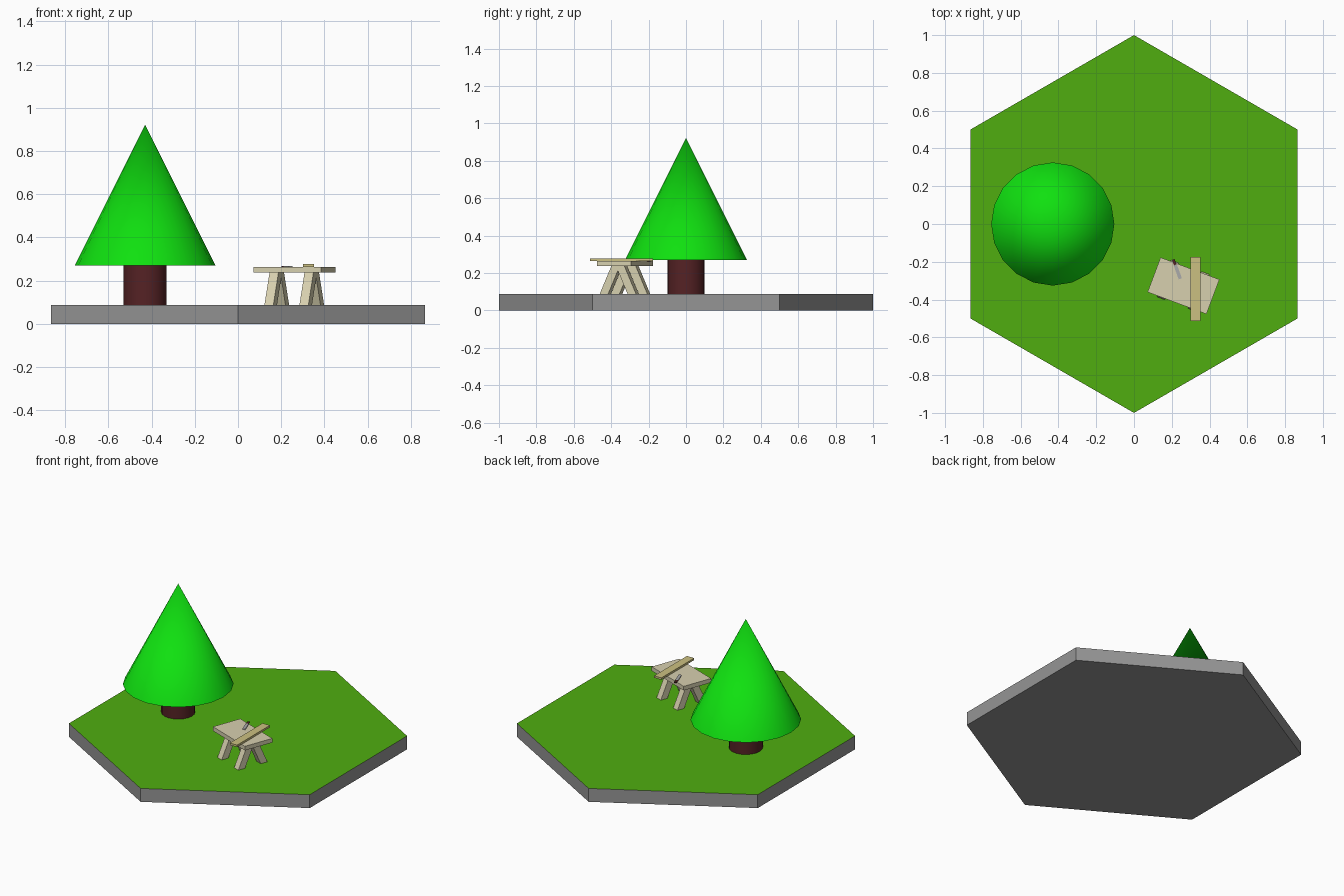
import bpy, bmesh
from math import radians, atan2, hypot
from mathutils import Matrix, Vector

if "Cube" in bpy.data.objects:
    bpy.data.objects.remove(bpy.data.objects["Cube"])

GROUND = 0.087


def material(name, rgb):
    m = bpy.data.materials.new(name)
    m.diffuse_color = (*rgb, 1)
    m.use_nodes = True
    m.node_tree.nodes["Principled BSDF"].inputs["Base Color"].default_value = m.diffuse_color
    return m


def finish(name, bm, mat, matrix=None):
    if matrix:
        bm.transform(matrix)
    bmesh.ops.recalc_face_normals(bm, faces=bm.faces)
    me = bpy.data.meshes.new(name)
    bm.to_mesh(me)
    bm.free()
    ob = bpy.data.objects.new(name, me)
    bpy.context.collection.objects.link(ob)
    me.materials.append(mat)
    return ob


def cone(name, sides, r1, r2, z0, z1, mat, x=0, turn=0, smooth=True):
    bm = bmesh.new()
    bmesh.ops.create_cone(bm, cap_ends=True, segments=sides, radius1=r1,
                          radius2=r2, depth=z1 - z0)
    ob = finish(name, bm, mat, Matrix.Translation((x, 0, (z0 + z1) / 2))
                @ Matrix.Rotation(radians(turn), 4, 'Z'))
    if smooth:
        bpy.context.view_layer.objects.active = ob
        ob.select_set(True)
        bpy.ops.object.shade_smooth_by_angle(angle=radians(30))
        ob.select_set(False)
    return ob


def box(name, size, matrix, mat, shear=0):
    # shear slides the lower end along y, keeping the ends level
    bm = bmesh.new()
    bmesh.ops.create_cube(bm, size=1)
    for v in bm.verts:
        v.co = Vector(a * b for a, b in zip(v.co, size))
        if v.co.z < 0:
            v.co.y += shear
    return finish(name, bm, mat, matrix)


stone = material("stone", (0.3, 0.3, 0.3))
grass = material("grass", (0.08, 0.42, 0.005))
bark = material("bark", (0.09, 0.016, 0.018))
leaf = material("leaf", (0.005, 0.75, 0.005))
wood = material("wood", (0.68, 0.63, 0.43))
yellow_wood = material("yellow_wood", (0.6, 0.53, 0.22))
steel = material("steel", (0.4, 0.4, 0.4))

# Hexagonal tile with a grassy upper face; point of the hexagon on the y axis
probe = cone("hex_tile", 6, 1, 1, 0, GROUND, stone, smooth=False)
if max(v.co.y for v in probe.data.vertices) < 0.95:
    probe.data.transform(Matrix.Rotation(radians(30), 4, 'Z'))
probe.data.materials.append(grass)
for p in probe.data.polygons:
    if p.center.z > GROUND - 0.001:
        p.material_index = 1

# Tree
cone("trunk", 20, 0.1, 0.1, GROUND, 0.275, bark, x=-0.43)
cone("foliage", 20, 0.326, 0, 0.27, 0.922, leaf, x=-0.43)

# Table with two A-shaped leg pairs
table = Matrix.Translation((0.262, -0.327, 0)) @ Matrix.Rotation(radians(-20.5), 4, 'Z')
box("table_top", (0.333, 0.196, 0.027), table @ Matrix.Translation((0, 0, 0.25)), wood)
leg_h = 0.24 - GROUND
for i, u in enumerate((-0.088, 0.085)):
    for side in (-1, 1):
        place = table @ Matrix.Translation((u, side * 0.012, GROUND + leg_h / 2))
        box(f"table_leg_{i}_{'front' if side < 0 else 'back'}",
            (0.044, 0.048, leg_h), place, wood, shear=side * 0.068)

# Loose plank lying across the table
box("plank", (0.052, 0.337, 0.013), Matrix.Translation((0.326, -0.344, 0.270)), yellow_wood)

# Knife on the table
a, b = Vector((0.208, -0.188)), Vector((0.245, -0.29))
d = b - a
turn = Matrix.Rotation(atan2(d.y, d.x), 4, 'Z')
for name, t0, t1, w, mat in (("knife_handle", 0, 0.28, 0.014, bark),
                             ("knife_blade", 0.28, 1, 0.018, steel)):
    c = a + d * (t0 + t1) / 2
    box(name, (hypot(*d) * (t1 - t0), w, 0.006),
        Matrix.Translation((c.x, c.y, 0.2655)) @ turn, mat)
